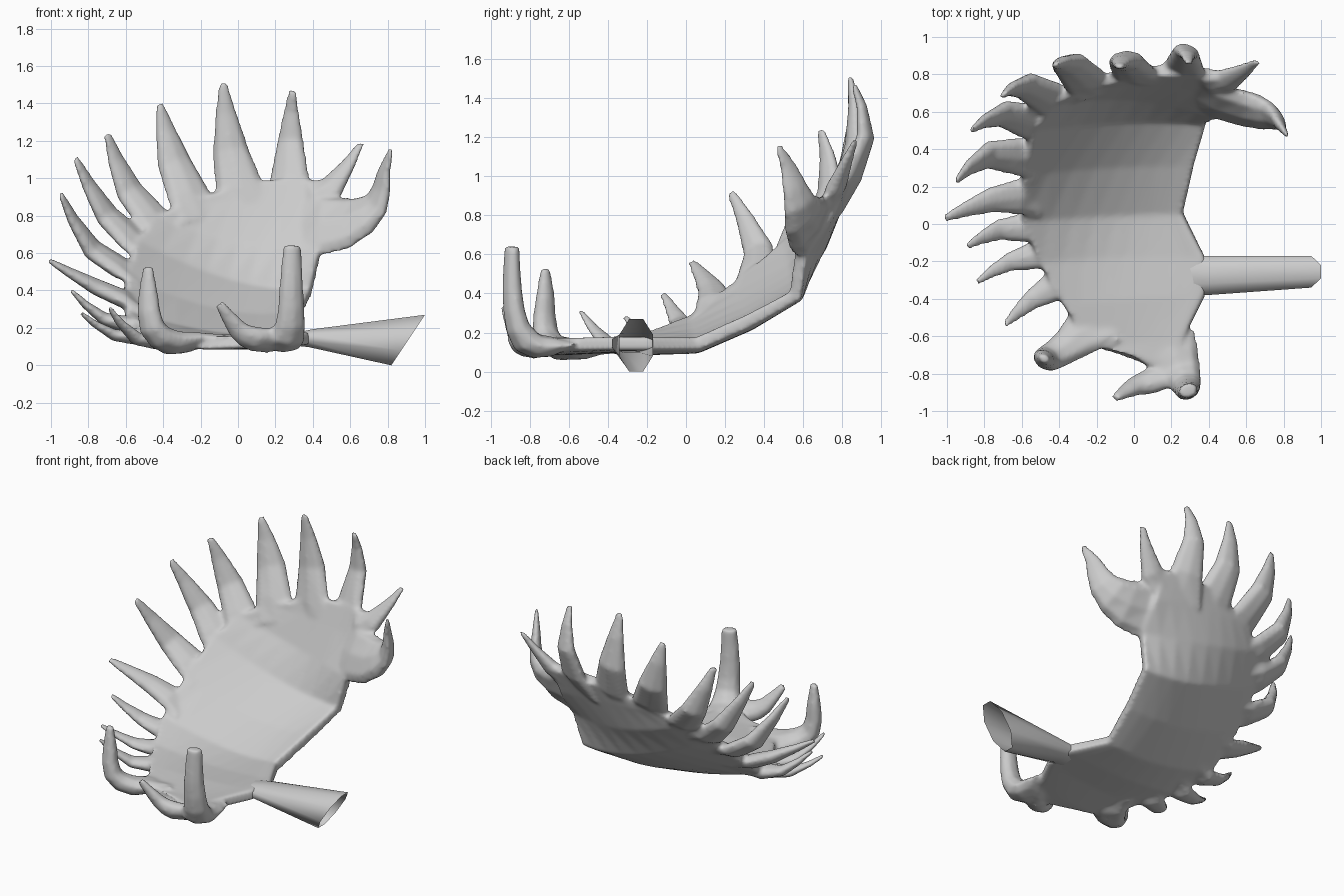
import bpy, bmesh, math
from mathutils import Vector

if "Cube" in bpy.data.objects:
    bpy.data.objects.remove(bpy.data.objects["Cube"])

CUP_CENTRE = Vector((0.0, 0.0, 1.1))   # inner faces of the tines look towards this point


def select_only(objs):
    bpy.ops.object.select_all(action='DESELECT')
    for o in objs:
        o.select_set(True)
    bpy.context.view_layer.objects.active = objs[0]


def finish(name, verts, faces, angle=50):
    mesh = bpy.data.meshes.new(name)
    mesh.from_pydata([tuple(v) for v in verts], [], faces)
    bm = bmesh.new()
    bm.from_mesh(mesh)
    bmesh.ops.recalc_face_normals(bm, faces=bm.faces)
    bm.to_mesh(mesh)
    bm.free()
    obj = bpy.data.objects.new(name, mesh)
    bpy.context.collection.objects.link(obj)
    select_only([obj])
    bpy.ops.object.shade_smooth_by_angle(angle=math.radians(angle))
    return obj


def smooth_path(points, steps=2):
    # Catmull-Rom through (x, y, z, half width) points
    p = [Vector(q) for q in points]
    p = [p[0]] + p + [p[-1]]
    out = []
    for a, b, c, d in zip(p, p[1:], p[2:], p[3:]):
        for i in range(steps):
            t = i / steps
            out.append(0.5 * (2 * b + (c - a) * t + (2 * a - 5 * b + 4 * c - d) * t * t
                              + (3 * b - a - 3 * c + d) * t ** 3))
    return out + [p[-1]]


def tine(name, points, flat, sides=8):
    path = smooth_path(points)
    verts, faces = [], []
    for i, p in enumerate(path):
        c = p.to_3d()
        d = (path[min(i + 1, len(path) - 1)].to_3d() - path[max(i - 1, 0)].to_3d()).normalized()
        side = d.cross(CUP_CENTRE - c).normalized()
        up = side.cross(d)
        depth = min(p[3] * flat, (0.01, 0.05, 0.065)[min(i, 2)])   # thin root sinks into the palm
        if i > 2:
            depth = p[3] * flat
        for k in range(sides):
            a = 2 * math.pi * k / sides
            verts.append(c + side * (p[3] * math.cos(a)) + up * (depth * math.sin(a)))
    for r in range(len(path) - 1):
        for k in range(sides):
            j = (k + 1) % sides
            faces.append((r * sides + k, r * sides + j, (r + 1) * sides + j, (r + 1) * sides + k))
    faces.append(tuple(range(sides)))
    faces.append(tuple(range(len(verts) - sides, len(verts))))
    return finish(name, verts, faces)


# Palm: rows from front to back, each with a left, middle and right point
rows = [
    ((0.02, -.72, .13), (.12, -.76, .13), (.24, -.71, .14)),
    ((-.24, -.65, .12), (0, -.64, .12), (.26, -.62, .14)),
    ((-.38, -.43, .14), (0, -.40, .13), (.38, -.38, .145)),
    ((-.51, -.20, .17), (-.05, -.18, .12), (.38, -.18, .145)),
    ((-.60, .03, .26), (-.10, .05, .14), (.26, .06, .145)),
    ((-.60, .28, .45), (-.10, .32, .27), (.32, .32, .26)),
    ((-.55, .52, .65), (-.05, .57, .44), (.39, .56, .39)),
    ((-.45, .66, .78), (0, .69, .65), (.44, .59, .61)),
    ((-.30, .74, .86), (.05, .77, .85), (.45, .72, .80)),
    ((-.10, .78, .93), (.15, .82, .98), (.42, .80, .98)),
]
N = 8
verts, faces = [], []
for row in rows:
    l, m, r = map(Vector, row)
    for i in range(N + 1):
        t = i / N
        verts.append(l * (2 * (t - .5) * (t - 1)) + m * (4 * t * (1 - t)) + r * (2 * t * (t - .5)))
for a in range(len(rows) - 1):
    for i in range(N):
        q = a * (N + 1) + i
        faces.append((q, q + 1, q + N + 2, q + N + 1))
palm = finish("antler_palm", verts, faces)
mod = palm.modifiers.new("thickness", 'SOLIDIFY')
mod.thickness = 0.07
mod.offset = 0
bpy.ops.object.modifier_apply(modifier=mod.name)
parts = [palm]

# Fan of leaf-shaped tines down the left rim
left_tines = [
    ((-.20, .69, .78, .14), (-.34, .85, 1.08, .10), (-.42, .85, 1.40, .025)),
    ((-.36, .61, .69, .13), (-.58, .74, .93, .09), (-.70, .69, 1.24, .025)),
    ((-.46, .51, .59, .13), (-.70, .59, .80, .085), (-.87, .50, 1.11, .025)),
    ((-.50, .34, .46, .13), (-.78, .37, .62, .085), (-.95, .23, .92, .025)),
    ((-.50, .15, .31, .12), (-.76, .13, .42, .075), (-1.01, .03, .56, .025)),
    ((-.48, -.02, .20, .10), (-.72, -.03, .25, .06), (-.89, -.12, .40, .022)),
    ((-.43, -.15, .16, .10), (-.66, -.20, .16, .055), (-.84, -.31, .28, .022)),
    ((-.32, -.28, .14, .11), (-.54, -.40, .14, .06), (-.69, -.54, .31, .022)),
]
for n, pts in enumerate(left_tines):
    parts.append(tine(f"left_tine_{n + 1}", pts, 0.6))

# Tall tines along the back, and the forked arm at the right end
back_tines = [
    ((.05, .73, .78, .16), (-.04, .87, 1.15, .10), (-.08, .84, 1.51, .025)),
    ((.27, .76, .83, .15), (.28, .92, 1.20, .075), (.29, .86, 1.47, .025)),
    ((.34, .75, .88, .14), (.50, .77, .95, .08), (.66, .87, 1.19, .022)),
    ((.33, .68, .75, .20), (.58, .62, .76, .165), (.74, .58, .86, .10),
     (.78, .53, 1.03, .055), (.82, .47, 1.16, .022)),
]
for n, pts in enumerate(back_tines):
    parts.append(tine(f"back_tine_{n + 1}", pts, 0.6 if n < 3 else 0.5))

# Blunt tines bending upward at the front
front_tines = [
    ((-.18, -.50, .13, .17), (-.35, -.65, .12, .10), (-.46, -.72, .20, .08),
     (-.48, -.72, .38, .06), (-.48, -.72, .53, .03)),
    ((.19, -.60, .14, .15), (.24, -.77, .13, .12), (.28, -.86, .22, .085),
     (.285, -.89, .42, .068), (.29, -.89, .64, .052)),
    ((.24, -.77, .13, .10), (.09, -.84, .14, .08), (0, -.87, .19, .06), (-.10, -.93, .33, .028)),
]
for n, pts in enumerate(front_tines):
    parts.append(tine(f"front_tine_{n + 1}", pts, 0.75))

# Fuse the palm and tines into one soft skin
select_only(parts)
bpy.ops.object.join()
fuse = palm.modifiers.new("fuse", 'REMESH')
fuse.mode = 'VOXEL'
fuse.voxel_size = 0.013
fuse.use_smooth_shade = True
soften = palm.modifiers.new("soften", 'SMOOTH')
soften.factor = 0.5
soften.iterations = 10

# Hollow stem with a slanted open end
S = 8
stem_rings = [(.22, -.28, .135, .09, .02, 0), (.39, -.275, .145, .105, .048, .01),
              (.91, -.255, .135, .085, .135, .09)]
K = 1 / math.cos(math.pi / S)
verts, faces = [], []
for x, y, z, ry, rz, slant in stem_rings:
    for k in range(S):
        a = 2 * math.pi * (k + 0.5) / S
        c, s = K * math.cos(a), K * math.sin(a)
        verts.append((x + slant * s, y + ry * c, z + rz * s))
for r in range(len(stem_rings) - 1):
    for k in range(S):
        j = (k + 1) % S
        faces.append((r * S + k, r * S + j, (r + 1) * S + j, (r + 1) * S + k))
finish("stem", verts, faces)
